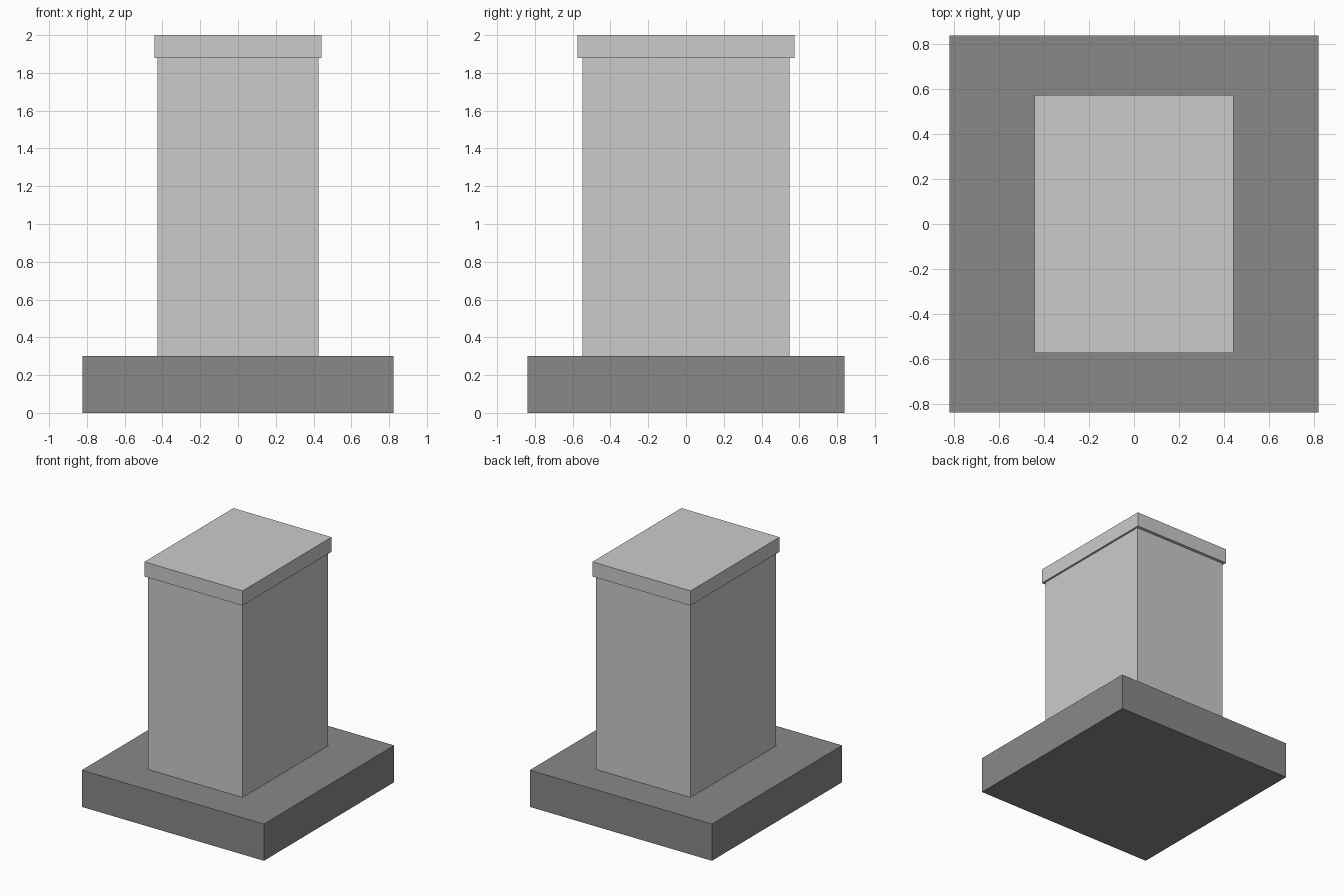
import bpy

if "Cube" in bpy.data.objects:
    bpy.data.objects.remove(bpy.data.objects["Cube"])


def box(name, width, depth, z0, z1):
    bpy.ops.mesh.primitive_cube_add(size=1, location=(0, 0, (z0 + z1) / 2))
    obj = bpy.context.object
    obj.name = name
    obj.scale = (width, depth, z1 - z0)
    bpy.ops.object.transform_apply(location=False, rotation=False, scale=True)
    return obj


# Dark plinth
base = box("base_plinth", 1.645, 1.68, 0.0, 0.3)
dark = bpy.data.materials.new("dark_grey")
dark.diffuse_color = (0.25, 0.25, 0.25, 1)
dark.use_nodes = True
dark.node_tree.nodes["Principled BSDF"].inputs["Base Color"].default_value = dark.diffuse_color
base.data.materials.append(dark)

# Upright block
box("pillar_shaft", 0.854, 1.098, 0.3, 1.88)

# Slightly overhanging top slab
box("pillar_cap", 0.886, 1.148, 1.88, 2.0)
